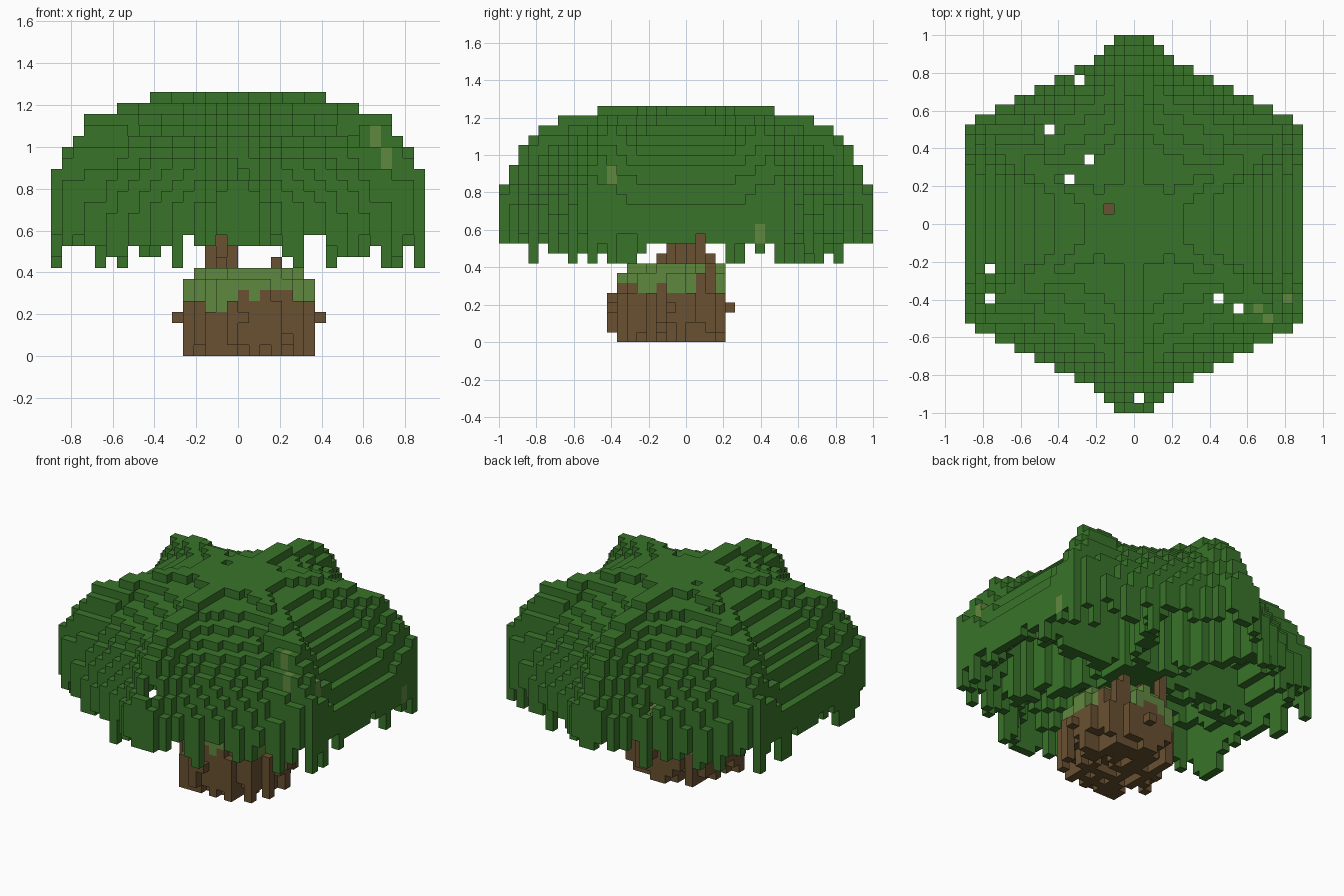
import bpy, bmesh, math, random
from mathutils import Vector

random.seed(4)
V = 1 / 19                      # edge of one cube

cube = bpy.data.objects.get("Cube")
if cube:
    bpy.data.objects.remove(cube, do_unlink=True)


def material(name, rgb):
    m = bpy.data.materials.new(name)
    m.use_nodes = True
    m.diffuse_color = (*rgb, 1)
    m.node_tree.nodes["Principled BSDF"].inputs["Base Color"].default_value = (*rgb, 1)
    return m


LEAF = material("leaf_green", (.041, .174, .023))
MOSS = material("moss_green", (.118, .25, .05))
BARK = material("bark_brown", (.14, .082, .031))


def cell(x, y):
    return math.floor(x / V), math.floor(y / V)


def centre(i):
    return (i + .5) * V


# Six-sided plan: distance from the middle (1 at the rim) and
# sideways offset from the nearest frond spine (1 in the valley)
def hex_distance(x, y):
    return max(abs(x) / .895, abs(y) + .525 * abs(x))


def valley(x, y):
    s = max(hex_distance(x, y), .01)
    if abs(x) / .895 >= s - 1e-6:
        return 1 - abs(y) / (.53 * s)
    return 1 - abs(2 * abs(x) / (.895 * s) - 1)


SPINE = [(0, 1.26), (.4, 1.26), (.47, 1.24), (.67, 1.185), (.8, 1.13),
         (.85, 1.08), (.9, 1.03), (.95, .93), (1, .82), (1.1, .82)]


def spine_height(s):
    for (a, za), (b, zb) in zip(SPINE, SPINE[1:]):
        if s <= b:
            return za + (zb - za) * (s - a) / (b - a)


def in_plan(i, j):
    x, y = centre(i), centre(j)
    rim = 1.02 if abs(x) < .15 else .99
    return abs(x) < .895 and hex_distance(x, y) < rim


# Number of cubes up to the canopy's upper surface
def canopy_top(i, j):
    x, y = centre(i), centre(j)
    s, t = hex_distance(x, y), valley(x, y)
    drop = .18 * s ** 1.6 * min(1, max(0, 2.8 * t - .25))
    return round((spine_height(s) - drop) / V)


voxels = {}                     # cell -> part name


def column(i, j, z0, z1, part):
    for k in range(round(z0 / V), round(z1 / V)):
        voxels.setdefault((i, j, k), part)


# Stems rising out of the mound
for x, y, z in ((-.08, -.03, .58), (-.03, .03, .53), (-.08, -.13, .47), (-.03, -.08, .53),
                (.18, .13, .47), (.23, .13, .42), (.28, .08, .37), (-.13, .08, .63)):
    column(*cell(x, y), .26, z, "stems")

# Root ball: a squat rounded lump with stray knobs, under a mossy mound
BX, BY = .05, -.08
for i in range(-8, 9):
    for j in range(-9, 8):
        x, y = centre(i) - BX, centre(j) - BY
        r = math.hypot(x, y) + random.uniform(-.02, .02)
        if r < .31:
            low = random.choice((0, 0, 1) if r < .24 else (0, 1, 2)) * V
            high = random.choice((.21, .21, .26) if x < -.03 else (.26, .26, .32))
            column(i, j, low, high, "root_ball")
        if r < .295:
            column(i, j, .21, .42 if r < .25 else .37, "moss")
for x, y in ((.39, -.1), (-.29, -.1), (.05, -.39), (.1, .26)):
    column(*cell(x, y), .16, .21, "root_ball")

# Canopy: thin stepped shell with a ragged hanging fringe
HOLES = {cell(x, y) for x, y in (
    (-.29, .76), (-.45, .5), (-.24, .34), (-.34, .24), (-.76, -.24),
    (-.76, -.39), (.45, -.39), (.55, -.45), (.03, -.92), (-.13, .08))}
for i in range(-17, 17):
    for j in range(-19, 19):
        if not in_plan(i, j) or (i, j) in HOLES:
            continue
        x, y = centre(i), centre(j)
        s, t = hex_distance(x, y), valley(x, y)
        around = [(i + a, j + b) for a, b in ((1, 0), (-1, 0), (0, 1), (0, -1))]
        inside = [c for c in around if in_plan(*c)]
        top = canopy_top(i, j)
        # the shell reaches just below its lowest neighbour, so it stays closed
        bottom = min([top - 1] + [canopy_top(*c) for c in inside]) * V - V
        if len(inside) < 4:
            drop = random.choice((0, 1, 1, 2, 3)) * V
            if .31 < x < .42:
                drop = 0
            elif abs(x) < .2 or abs(y) < .2:
                drop = min(drop, V)
            bottom = .58 - drop
        elif s > .17 and (1 - t) * s < .08:     # curtains between the fronds
            bottom = .58 + random.choice((0, 0, 1)) * V
        elif s < .17:                           # leaf bases around the stem
            bottom = .58
        column(i, j, bottom, top * V, "canopy")

# Pale leaves: single columns of the canopy between two heights
PALE = {cell(x, y): (low, high) for x, y, low, high in (
    (.66, -.45, .9, 1.2), (.71, -.5, .85, 1.1), (.82, -.39, .78, 1), (.87, .4, .5, .64))}


def is_pale(c):
    low, high = PALE.get(c[:2], (0, 0))
    return low < centre(c[2]) < high


# Turn each part's exposed cube sides into a mesh
SIDES = [(axis, sign) for axis in range(3) for sign in (0, 1)]


def build(part, *mats):
    bm = bmesh.new()
    cache = {}

    def vert(c):
        if c not in cache:
            cache[c] = bm.verts.new(Vector(c) * V)
        return cache[c]

    for c, name in voxels.items():
        if name != part:
            continue
        pale = len(mats) > 1 and is_pale(c)
        for axis, sign in SIDES:
            n = list(c)
            n[axis] += 2 * sign - 1
            if tuple(n) in voxels:
                continue
            u, w = (axis + 1) % 3, (axis + 2) % 3
            ring = []
            for du, dw in ((0, 0), (1, 0), (1, 1), (0, 1)):
                p = list(c)
                p[axis] += sign
                p[u] += du
                p[w] += dw
                ring.append(vert(tuple(p)))
            face = bm.faces.new(ring if sign else ring[::-1])
            face.material_index = int(pale)
    mesh = bpy.data.meshes.new(part)
    bm.to_mesh(mesh)
    bm.free()
    for m in mats:
        mesh.materials.append(m)
    bpy.context.collection.objects.link(bpy.data.objects.new(part, mesh))


build("root_ball", BARK)
build("stems", BARK)
build("moss", MOSS)
build("canopy", LEAF, MOSS)
